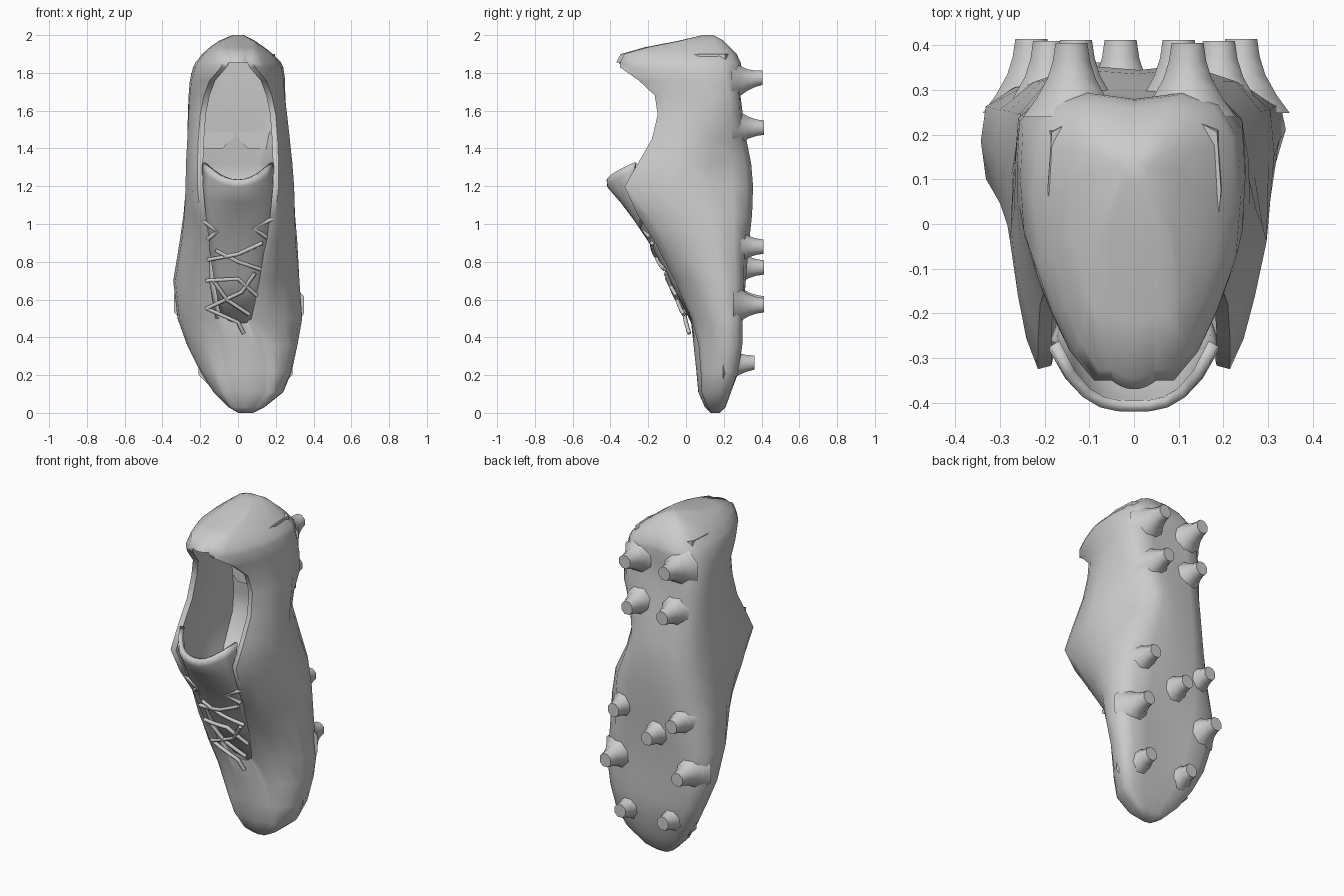
import bpy, bmesh, math

if "Cube" in bpy.data.objects:
    bpy.data.objects.remove(bpy.data.objects["Cube"])

# Shoe stations: z, left x, right x, front y, sole y, throat half width, cavity openness
ST = [
    (0.00, 0.00, 0.08, 0.13, 0.18, 0.02, 0),
    (0.03, -0.05, 0.14, 0.10, 0.21, 0.05, 0),
    (0.11, -0.13, 0.24, 0.065, 0.24, 0.10, 0),
    (0.22, -0.20, 0.285, 0.055, 0.285, 0.12, 0),
    (0.36, -0.27, 0.315, 0.04, 0.31, 0.12, 0),
    (0.50, -0.32, 0.34, 0.00, 0.315, 0.09, 0.1),
    (0.70, -0.343, 0.325, -0.09, 0.325, 0.12, 0.3),
    (0.90, -0.31, 0.315, -0.19, 0.335, 0.15, 0.5),
    (1.05, -0.29, 0.31, -0.27, 0.35, 0.17, 0.8),
    (1.20, -0.282, 0.305, -0.325, 0.355, 0.185, 1),
    (1.32, -0.28, 0.295, -0.255, 0.345, 0.185, 1),
    (1.45, -0.273, 0.28, -0.18, 0.32, 0.18, 1),
    (1.58, -0.267, 0.265, -0.15, 0.31, 0.17, 1),
    (1.68, -0.262, 0.252, -0.165, 0.305, 0.15, 1),
    (1.76, -0.255, 0.25, -0.25, 0.30, 0.12, 1),
    (1.83, -0.238, 0.24, -0.35, 0.30, 0.06, 1),
    (1.855, -0.225, 0.228, -0.37, 0.293, 0.05, 0),
    (1.90, -0.19, 0.185, -0.345, 0.27, 0.05, 0),
    (1.935, -0.15, 0.14, -0.22, 0.235, 0.05, 0),
    (1.97, -0.10, 0.09, -0.04, 0.20, 0.05, 0),
    (2.00, -0.03, 0.03, 0.09, 0.145, 0.02, 0),
]
# Half section: fraction of width, fraction of height, from collar edge to sole middle
SIDE = [(0, 0), (0.36, 0.1), (0.64, 0.24), (0.92, 0.42), (1, 0.64), (0.94, 0.84),
        (0.78, 0.95), (0.45, 1.0), (None, 0.985)]


def lerp(a, b, t):
    return a + (b - a) * t


def bump(z, mid, width):
    return math.exp(-((z - mid) / width) ** 2)


def make(name, verts, faces, angle=60):
    me = bpy.data.meshes.new(name)
    me.from_pydata(verts, [], faces)
    bm = bmesh.new()
    bm.from_mesh(me)
    bmesh.ops.recalc_face_normals(bm, faces=bm.faces)
    bm.to_mesh(me)
    bm.free()
    ob = bpy.data.objects.new(name, me)
    bpy.context.collection.objects.link(ob)
    bpy.context.view_layer.objects.active = ob
    ob.select_set(True)
    bpy.ops.object.shade_smooth_by_angle(angle=math.radians(angle))
    ob.select_set(False)
    return ob


def ring(z, xl, xr, yf, yb, we, d):
    cx, w = (xl + xr) / 2, (xr - xl) / 2
    tx = cx if z < 0.4 else (-0.03 if z < 0.8 else 0.0)
    closed_heel = z > 1.84
    e = (1 - d) * (0.03 if closed_heel else 0.1) * (yb - yf)
    edge = min(we + 0.03, w * 0.9)
    # hollow between the studs, and the waist of the sole (deeper on the inner side)
    dent = 0.1 * bump(z, 0.45, 0.25) + 0.06 * bump(z, 1.68, 0.13)
    waist = {1: 0.43 * bump(z, 1.32, 0.2), -1: 0.08 * bump(z, 1.32, 0.2)}

    def side(sgn):
        pts = []
        for fx, fy in SIDE:
            x = 0 if fx is None else lerp(edge, w, fx)
            if fy > 0.9 and fx is not None:
                x = w * fx
            x *= 1 - waist[sgn] * max(0, min(1, (fy - 0.5) / 0.35))
            if fx is None:
                fy -= dent
            elif fx == 0.45:
                fy -= dent * 0.6
            pts.append((lerp(tx, cx, min(1, fy * 2)) + sgn * x, lerp(yf + e, yb, fy)))
        return pts

    # outer skin, left collar round the sole to the right collar
    out = side(-1) + side(1)[-2::-1]
    # inner lining, or the vamp surface where the shoe is closed
    n = len(out)
    inn = []
    for i, (x, y) in enumerate(reversed(out)):
        k = 1 - 2 * i / (n - 1)
        closed = (tx + we * k, yf + e * k * k)
        if i in (0, n - 1):
            inn.append((tx + we * k, yf + e + 0.008 * d, z))
            continue
        s = max(0, abs(x - cx) - 0.045) * (1 if x > cx else -1)
        op = (cx + s, min(y + 0.01, yb - 0.07))
        y2 = lerp(closed[1], op[1], d)
        lift = 0.07 * d * max(0, z - 1.7) / 0.13 * min(1, (y2 - yf) / 0.4)
        inn.append((lerp(closed[0], op[0], d), y2, z + lift))
    return [(x, y, z) for x, y in out] + inn


# Shoe body
verts, faces = [], []
for s in ST:
    verts += ring(*s)
N = len(verts) // len(ST)
for r in range(len(ST) - 1):
    for i in range(N):
        j = (i + 1) % N
        faces.append((r * N + i, r * N + j, (r + 1) * N + j, (r + 1) * N + i))
faces += [tuple(range(N)), tuple(range((len(ST) - 1) * N, len(ST) * N))]
make("shoe_body", verts, faces)

# Tongue: z, y, half width, bow, rise
T = [(0.44, 0.06, 0.07, 0.02, 0), (0.70, -0.07, 0.12, 0.03, 0), (0.90, -0.18, 0.15, 0.04, 0),
     (1.02, -0.26, 0.17, 0.05, 0.0), (1.12, -0.335, 0.18, 0.08, 0.03),
     (1.20, -0.405, 0.18, 0.13, 0.08), (1.235, -0.408, 0.178, 0.14, 0.09)]
verts, faces, M = [], [], 11
for z, y, w, bow, rise in T:
    for i in range(M):
        s = i / (M - 1) * 2 - 1
        verts.append((w * s, y + bow * abs(s) ** 3, z + rise * abs(s) ** 2))
for r in range(len(T) - 1):
    for i in range(M - 1):
        a = r * M + i
        faces.append((a, a + 1, a + M + 1, a + M))
tongue = make("tongue", verts, faces)
sol = tongue.modifiers.new("thickness", 'SOLIDIFY')
sol.thickness = 0.025
sol.offset = 0


# Laces lying over the throat
def front_y(x, z):
    for a, b in zip(ST, ST[1:]):
        if a[0] <= z <= b[0]:
            return lerp(a[3], b[3], (z - a[0]) / (b[0] - a[0])) + 0.9 * x * x - 0.006
    return 0


def lace(name, pts, radius=0.011):
    cu = bpy.data.curves.new(name, 'CURVE')
    cu.dimensions = '3D'
    cu.bevel_depth = radius
    cu.bevel_resolution = 1
    cu.use_fill_caps = True
    sp = cu.splines.new('POLY')
    dense = []
    for (x0, z0), (x1, z1) in zip(pts, pts[1:]):
        dense += [(lerp(x0, x1, t / 3), lerp(z0, z1, t / 3)) for t in range(3)]
    dense.append(pts[-1])
    sp.points.add(len(dense) - 1)
    for p, (x, z) in zip(sp.points, dense):
        p.co = (x, front_y(x, z), z, 1)
    bpy.context.collection.objects.link(bpy.data.objects.new(name, cu))


for i, path in enumerate([
        [(-0.16, 0.55), (0.0, 0.48), (0.03, 0.42)],
        [(-0.17, 0.70), (0.0, 0.71), (0.10, 0.62)],
        [(-0.16, 0.81), (0.0, 0.84), (0.13, 0.90)],
        [(-0.12, 0.86), (0.0, 0.80), (0.12, 0.76)],
        [(-0.13, 0.70), (-0.06, 0.60), (0.06, 0.52)],
        [(-0.17, 0.55), (0.02, 0.64), (0.09, 0.74)],
        [(-0.19, 1.02), (-0.11, 0.96), (-0.16, 0.92)],
        [(0.19, 1.03), (0.08, 0.98), (0.15, 0.93)]]):
    lace(f"lace_{i + 1}", path)


# Studs: tapered, with a flared root sunk into the sole
def stud(name, x, z, tip=0.41, tilt=0.0, size=1.0):
    prof = [(0.13, 0.165), (0.095, 0.125), (0.065, 0.08), (0.05, 0.04), (0.043, 0.0)]
    verts, faces, n = [], [], 8
    for r, back in prof:
        for k in range(n):
            a = math.tau * (k + 0.5) / n
            verts.append((x + r * size * math.cos(a) * 0.95, tip - back,
                          z + tilt * (0.165 - back) + r * size * math.sin(a)))
    for q in range(len(prof) - 1):
        for k in range(n):
            j = (k + 1) % n
            faces.append((q * n + k, q * n + j, (q + 1) * n + j, (q + 1) * n + k))
    faces += [tuple(range(n)), tuple(range((len(prof) - 1) * n, len(prof) * n))]
    make(name, verts, faces, 50)


for i, (x, z, tip, tilt) in enumerate([
        (-0.14, 1.75, 0.405, 0.15), (0.12, 1.75, 0.405, 0.15),
        (-0.13, 1.51, 0.412, 0), (0.10, 1.51, 0.412, 0),
        (-0.19, 0.88, 0.41, 0), (0.19, 0.88, 0.41, 0), (-0.03, 0.77, 0.412, 0),
        (-0.23, 0.58, 0.414, 0), (0.24, 0.57, 0.414, 0),
        (-0.10, 0.25, 0.362, 0.1), (0.18, 0.25, 0.362, 0.1)]):
    stud(f"stud_{i + 1}", x, z, tip, tilt, 0.95)
